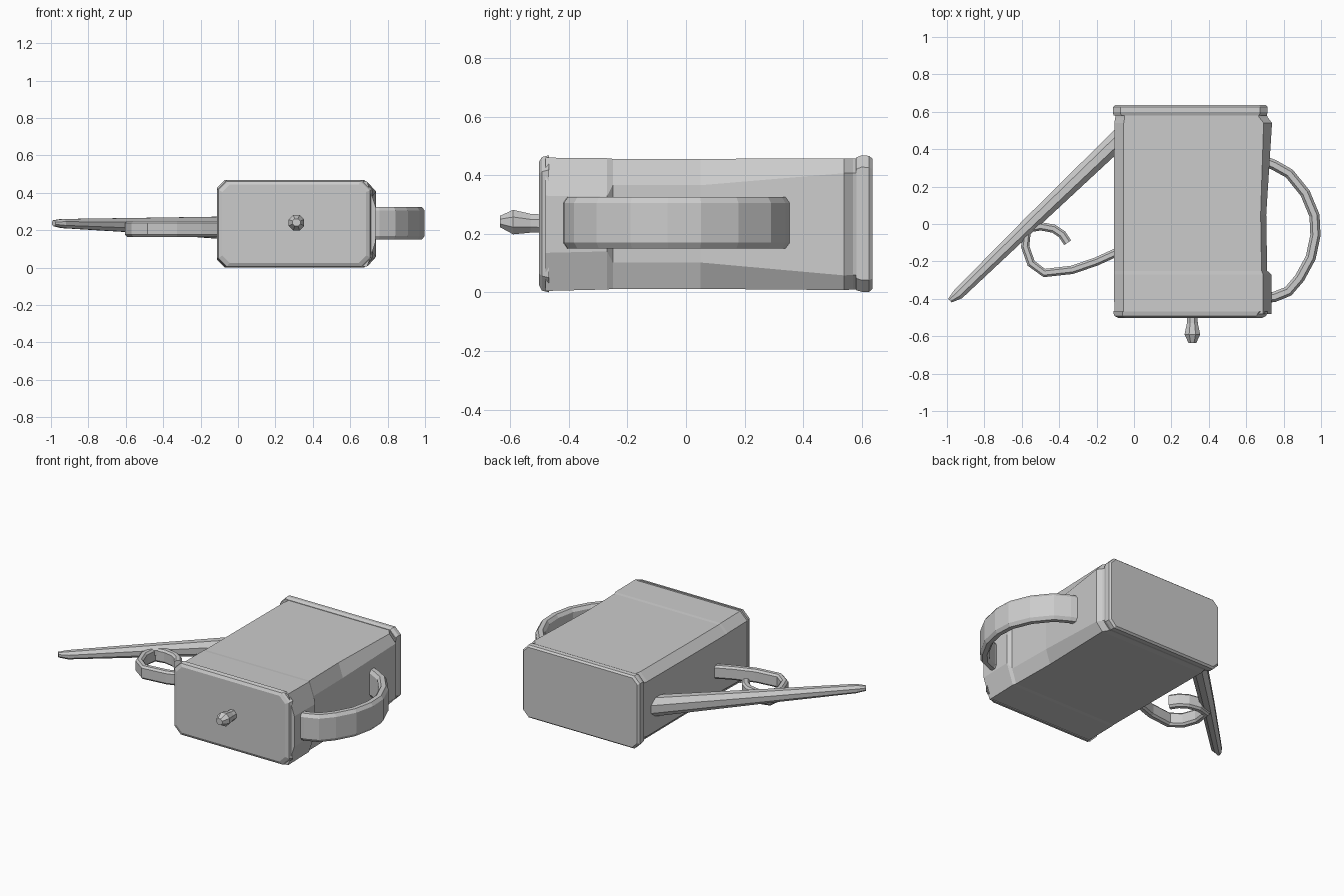
import bpy, bmesh, math
from mathutils import Vector


def loft(name, rings):
    """Skin a list of equal-length rings and cap both ends."""
    bm = bmesh.new()
    rows = [[bm.verts.new(p) for p in r] for r in rings]
    n = len(rows[0])
    for a, b in zip(rows, rows[1:]):
        for i in range(n):
            j = (i + 1) % n
            bm.faces.new((a[i], a[j], b[j], b[i]))
    bm.faces.new(rows[0])
    bm.faces.new(rows[-1])
    bmesh.ops.recalc_face_normals(bm, faces=bm.faces)
    mesh = bpy.data.meshes.new(name)
    bm.to_mesh(mesh)
    bm.free()
    obj = bpy.data.objects.new(name, mesh)
    bpy.context.collection.objects.link(obj)
    return obj


def section(y, x0, x1, z0, z1, c, side=0.05, side_z=0.05):
    """Chamfered rectangle across the can, with its own right-hand chamfer."""
    return [(x, y, z) for x, z in (
        (x0 + c, z0), (x1 - side, z0), (x1, z0 + side_z), (x1, z1 - side_z),
        (x1 - side, z1), (x0 + c, z1), (x0, z1 - c), (x0, z0 + c))]


def strap(name, path, z0, z1, thick, c):
    """Flat band with bevelled edges swept along a path in plan."""
    pts = [Vector(p) for p in path]
    rings = []
    for i, p in enumerate(pts):
        t = (pts[min(i + 1, len(pts) - 1)] - pts[max(i - 1, 0)]).normalized()
        nrm = Vector((-t.y, t.x))
        h = thick / 2
        prof = [(-h, z0 + c), (-h * .5, z0), (h * .5, z0), (h, z0 + c),
                (h, z1 - c), (h * .5, z1), (-h * .5, z1), (-h, z1 - c)]
        rings.append([(p.x + nrm.x * u, p.y + nrm.y * u, z) for u, z in prof])
    return loft(name, rings)


def tapered_rod(name, stations, n=8):
    """Rod through (x, y, z, half width, half height) stations."""
    d = Vector(stations[-1][:2]) - Vector(stations[0][:2])
    d.normalize()
    rings = []
    for x, y, z, w, h in stations:
        ring = []
        for k in range(n):
            a = 2 * math.pi * (k + .5) / n
            u, v = w * math.cos(a) * 1.05, h * math.sin(a) * 1.05
            ring.append((x - d.y * u, y + d.x * u, z + v))
        rings.append(ring)
    return loft(name, rings)


# main can body, with a shallow hollow along the handle side
loft("body", [
    section(-0.48, -0.105, 0.735, 0.005, 0.46, 0.05, 0.045, 0.13),
    section(-0.27, -0.107, 0.735, 0.01, 0.458, 0.05, 0.045, 0.13),
    section(-0.25, -0.107, 0.712, 0.012, 0.456, 0.05, 0.03, 0.09),
    section(0.05, -0.107, 0.707, 0.012, 0.456, 0.05, 0.03, 0.09),
    section(0.54, -0.105, 0.738, 0.008, 0.457, 0.05, 0.045, 0.05),
    section(0.57, -0.10, 0.715, 0.01, 0.457, 0.05, 0.045, 0.05),
    section(0.60, -0.10, 0.705, 0.01, 0.457, 0.05)])

# end rims
loft("front_lid", [
    section(-0.502, -0.085, 0.685, 0.025, 0.445, 0.04, 0.04, 0.04),
    section(-0.492, -0.105, 0.705, 0.006, 0.462, 0.045),
    section(-0.468, -0.112, 0.718, 0.0, 0.468, 0.05)])
loft("base_rim", [
    section(0.58, -0.11, 0.71, 0.008, 0.46, 0.04, 0.04, 0.04),
    section(0.60, -0.112, 0.715, 0.002, 0.468, 0.04, 0.04, 0.04),
    section(0.625, -0.112, 0.715, 0.002, 0.466, 0.04, 0.04, 0.04),
    section(0.637, -0.10, 0.705, 0.012, 0.456, 0.035, 0.035, 0.035)])

# curved handle
strap("handle", [(0.70, 0.335), (0.75, 0.315), (0.83, 0.27), (0.915, 0.165),
                 (0.965, 0.045), (0.97, -0.06), (0.945, -0.18),
                 (0.885, -0.29), (0.825, -0.36), (0.75, -0.39),
                 (0.70, -0.395)], 0.15, 0.325, 0.055, 0.02)

# long slanted spout
tapered_rod("spout", [(-0.07, 0.465, 0.213, 0.053, 0.062),
                      (-0.55, 0.005, 0.227, 0.042, 0.04),
                      (-0.94, -0.375, 0.236, 0.031, 0.025),
                      (-0.985, -0.41, 0.238, 0.014, 0.016)])

# scroll brace between body and spout
strap("scroll_brace", [(-0.09, -0.15), (-0.20, -0.20), (-0.33, -0.245),
                       (-0.48, -0.262), (-0.55, -0.21), (-0.582, -0.12),
                       (-0.57, -0.03), (-0.50, -0.012), (-0.43, -0.025),
                       (-0.385, -0.055), (-0.355, -0.10)],
      0.165, 0.25, 0.045, 0.012)

# lid knob
tapered_rod("lid_knob", [(0.312, -0.49, 0.235, 0.028, 0.032),
                         (0.312, -0.53, 0.236, 0.03, 0.033),
                         (0.312, -0.59, 0.24, 0.043, 0.043),
                         (0.312, -0.635, 0.242, 0.022, 0.02)], 8)
